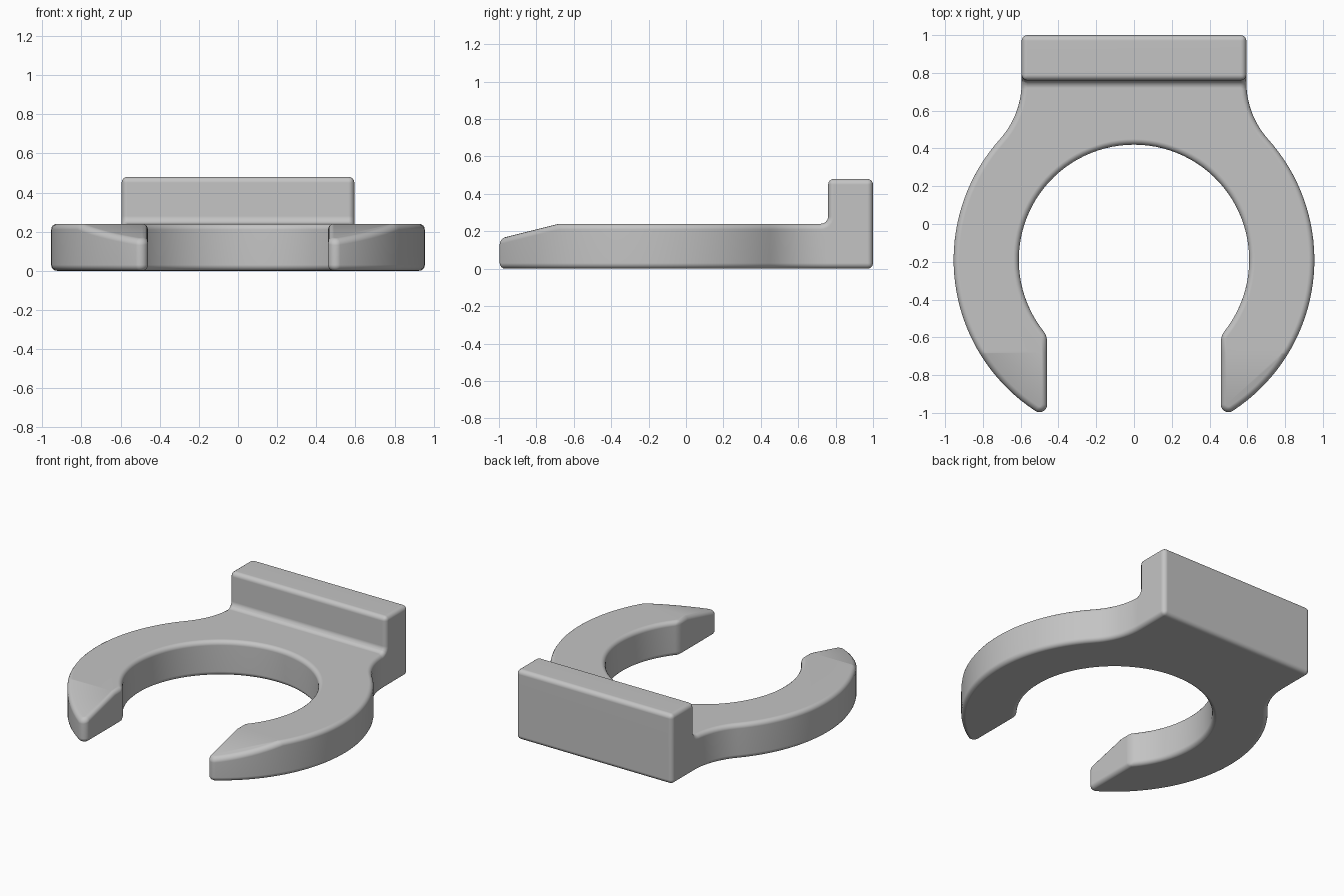
import bpy, bmesh
from math import sin, cos, sqrt, atan2, radians, pi
from mathutils import Vector

cube = bpy.data.objects.get("Cube")
if cube:
    bpy.data.objects.remove(cube, do_unlink=True)

# Main dimensions
RING_Y, OUTER, INNER = -0.19, 0.955, 0.61
HALF_GAP, HALF_WALL = 0.46, 0.595
TIP, NECK = 0.04, 0.45
PLATE, WALL, WALL_Y, FILLET = 0.24, 0.48, 0.76, 0.04


def arc(cx, cy, r, start, end, steps):
    return [(cx + r * cos(start + (end - start) * i / steps),
             cy + r * sin(start + (end - start) * i / steps))
            for i in range(steps + 1)]


def prism(name, points, to_3d, offset):
    """Extrude a closed 2D profile by the given offset vector."""
    bm = bmesh.new()
    face = bm.faces.new([bm.verts.new(to_3d(p)) for p in points])
    moved = bmesh.ops.extrude_face_region(bm, geom=[face])["geom"]
    bmesh.ops.translate(bm, vec=Vector(offset),
                        verts=[v for v in moved if isinstance(v, bmesh.types.BMVert)])
    bmesh.ops.recalc_face_normals(bm, faces=bm.faces)
    mesh = bpy.data.meshes.new(name)
    bm.to_mesh(mesh)
    bm.free()
    obj = bpy.data.objects.new(name, mesh)
    bpy.context.collection.objects.link(obj)
    return obj


# Right half of the plan: back corner, neck, outer ring, rounded tip, inner ring
neck_x = HALF_WALL + NECK
neck_y = RING_Y + sqrt((OUTER + NECK) ** 2 - neck_x ** 2)
neck_angle = atan2(neck_y - RING_Y, neck_x)
tip_x = HALF_GAP + TIP
tip_y = RING_Y - sqrt((OUTER - TIP) ** 2 - tip_x ** 2)
tip_angle = atan2(tip_y - RING_Y, tip_x)
gap_angle = -atan2(sqrt(INNER ** 2 - HALF_GAP ** 2), HALF_GAP)

half = [(HALF_WALL, 1.0)]
half += arc(neck_x, neck_y, NECK, pi, pi + neck_angle, 10)
half += arc(0, RING_Y, OUTER, neck_angle, tip_angle, 36)[1:]
half += arc(tip_x, tip_y, TIP, tip_angle, -pi, 8)[1:]
half += arc(0, RING_Y, INNER, gap_angle, pi / 2, 36)
outline = half + [(-x, y) for x, y in reversed(half[:-1])]
clip = prism("retaining_clip", outline, lambda p: (p[0], p[1], -0.1), (0, 0, 0.8))

# Side profile: sloped tips, flat plate, fillet and raised back wall
side = [(-1.1, 0), (1.1, 0), (1.1, WALL), (WALL_Y, WALL)]
side += arc(WALL_Y - FILLET, PLATE + FILLET, FILLET, 0, -pi / 2, 6)
side += [(-0.68, PLATE), (-1.1, PLATE - 0.105)]
cutter = prism("side_profile_cutter", side, lambda p: (-1.2, p[0], p[1]), (2.4, 0, 0))
cutter.hide_render = True

# Combine both profiles and round the edges
trim = clip.modifiers.new("trim", 'BOOLEAN')
trim.operation, trim.solver, trim.object = 'INTERSECT', 'EXACT', cutter
bevel = clip.modifiers.new("rounded_edges", 'BEVEL')
bevel.width, bevel.segments = 0.03, 4
bevel.limit_method, bevel.angle_limit = 'ANGLE', radians(32)
bevel.use_clamp_overlap = False

bpy.ops.object.select_all(action='DESELECT')
clip.select_set(True)
bpy.context.view_layer.objects.active = clip
for name in ("trim", "rounded_edges"):
    bpy.ops.object.modifier_apply(modifier=name)
bpy.data.objects.remove(cutter, do_unlink=True)
bpy.ops.object.shade_smooth_by_angle(angle=radians(35))
clip.modifiers.new("flat_face_normals", 'WEIGHTED_NORMAL').keep_sharp = True

# Plain grey finish
grey = bpy.data.materials.new("plain_grey")
grey.use_nodes = True
colour = (0.55, 0.55, 0.55, 1)
grey.diffuse_color = colour
grey.node_tree.nodes["Principled BSDF"].inputs["Base Color"].default_value = colour
clip.data.materials.clear()
clip.data.materials.append(grey)
